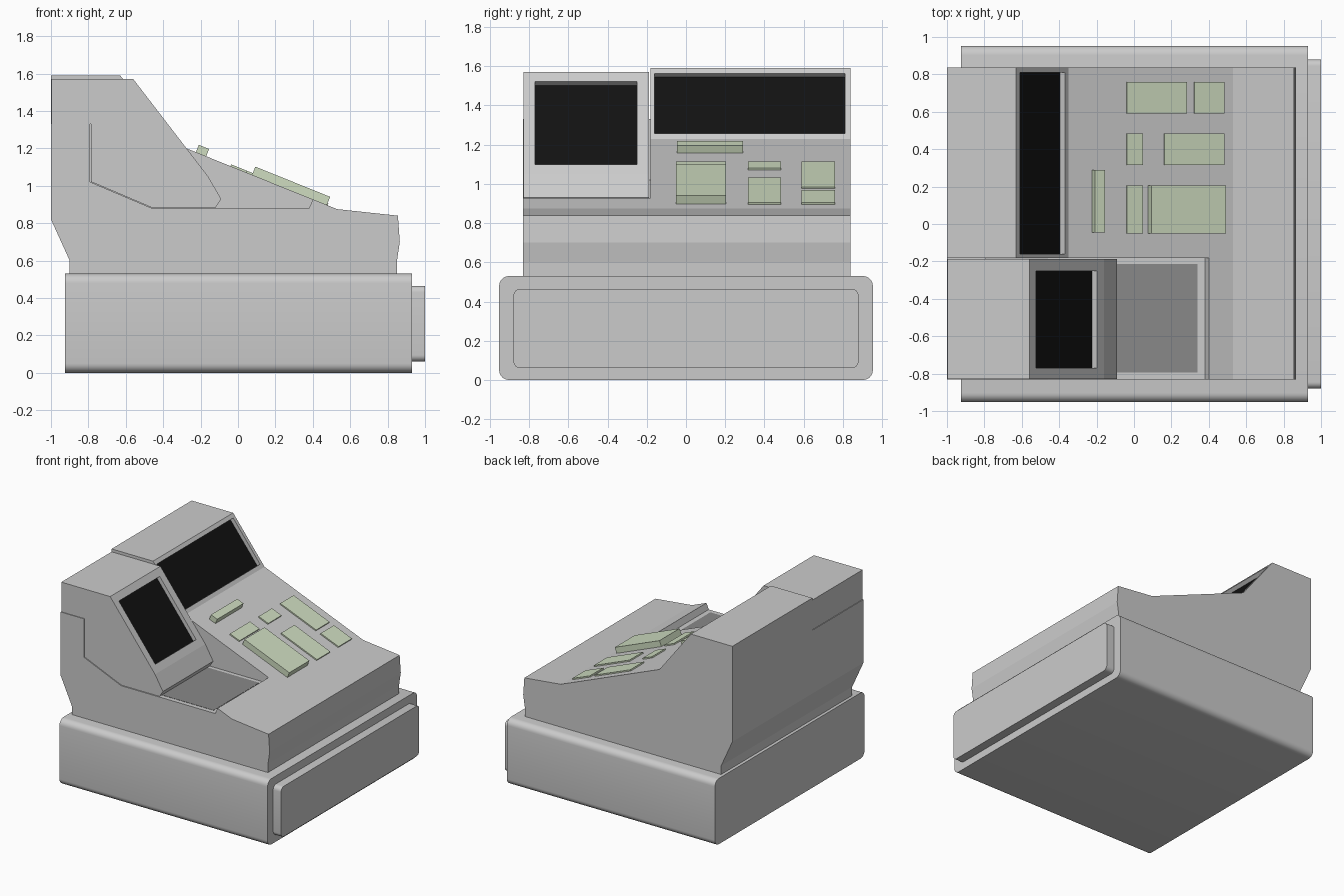
import bpy, bmesh
from math import atan, sin, cos, pi
from mathutils import Vector

if "Cube" in bpy.data.objects:
    bpy.data.objects.remove(bpy.data.objects["Cube"])


def material(name, rgb):
    m = bpy.data.materials.new(name)
    m.diffuse_color = (*rgb, 1)
    m.use_nodes = True
    m.node_tree.nodes["Principled BSDF"].inputs["Base Color"].default_value = m.diffuse_color
    return m


BLACK = material("black_glass", (0.006, 0.006, 0.006))
GREEN = material("pale_green", (0.62, 0.72, 0.53))
DARK = material("dark_grey", (0.25, 0.25, 0.25))


def extrude(name, points, direction, mat=None):
    """Closed polygon of 3D points extruded along a vector."""
    bm = bmesh.new()
    face = bm.faces.new([bm.verts.new(p) for p in points])
    new = bmesh.ops.extrude_face_region(bm, geom=[face])["geom"]
    bmesh.ops.translate(bm, vec=direction,
                        verts=[v for v in new if isinstance(v, bmesh.types.BMVert)])
    bmesh.ops.recalc_face_normals(bm, faces=bm.faces)
    mesh = bpy.data.meshes.new(name)
    bm.to_mesh(mesh)
    bm.free()
    ob = bpy.data.objects.new(name, mesh)
    bpy.context.collection.objects.link(ob)
    if mat:
        mesh.materials.append(mat)
    return ob


def side_profile(name, xz, y0, y1, mat=None):
    return extrude(name, [(x, y0, z) for x, z in xz], (0, y1 - y0, 0), mat)


def rounded_slab(name, x0, x1, half_y, z0, z1, r, steps=6):
    pts = []
    corners = [(half_y - r, z1 - r), (r - half_y, z1 - r),
               (r - half_y, z0 + r), (half_y - r, z0 + r)]
    for i, (cy, cz) in enumerate(corners):
        for k in range(steps + 1):
            a = pi / 2 * (i + k / steps)
            pts.append((x0, cy + r * cos(a), cz + r * sin(a)))
    ob = extrude(name, pts, (x1 - x0, 0, 0))
    bpy.context.view_layer.objects.active = ob
    ob.select_set(True)
    bpy.ops.object.shade_smooth_by_angle(angle=0.6)
    ob.select_set(False)
    return ob


def cut(ob, cutter):
    cutter.hide_render = True
    mod = ob.modifiers.new("cut", "BOOLEAN")
    mod.operation, mod.solver, mod.object = "DIFFERENCE", "EXACT", cutter
    bpy.context.view_layer.objects.active = ob
    bpy.ops.object.modifier_apply(modifier=mod.name)
    bpy.data.objects.remove(cutter)


def band(top, bottom, low, high):
    """Quad following a slope, between two offsets along its normal."""
    a, b = Vector(top), Vector(bottom)
    d = (b - a).normalized()
    n = Vector((-d.y, d.x))
    return [a + n * low, b + n * low, b + n * high, a + n * high]


def window(ob, name, top, bottom, y0, y1, depth=0.035):
    """Recess a screen into a sloping face and lay black glass in it."""
    cut(ob, side_profile("cutter", band(top, bottom, -depth, 0.1), y0, y1))
    side_profile(name, band(top, bottom, -depth, 0.003 - depth), y0, y1, BLACK)


# Cash drawer
rounded_slab("drawer_case", -0.925, 0.93, 0.953, 0, 0.53, 0.05)
rounded_slab("drawer_front", 0.93, 1.0, 0.88, 0.06, 0.465, 0.035)

# Main body with display hump and keyboard slope
body = side_profile("body", [
    (-0.90, 0.53), (-0.90, 0.60), (-1.0, 0.82), (-1.0, 1.59), (-0.63, 1.59),
    (-0.35, 1.23), (0.53, 0.875), (0.855, 0.84), (0.865, 0.70), (0.85, 0.60),
    (0.85, 0.53)], -0.832, 0.838)

# Printer bay cut out of the front side
cut(body, side_profile("cutter", [
    (-1.1, 1.33), (-0.79, 1.33), (-0.79, 1.02), (-0.46, 0.88), (0.38, 0.88),
    (0.403, 0.934), (0.403, 1.8), (-1.1, 1.8)], -0.95, -0.182))
window(body, "display_glass", (-0.61, 1.564), (-0.37, 1.256), -0.16, 0.81)

# Printer housing sitting in the bay
printer = side_profile("printer", [
    (-0.996, 1.331), (-0.996, 1.57), (-0.56, 1.57), (-0.16, 1.05), (-0.09, 0.93),
    (-0.12, 0.883), (-0.46, 0.883), (-0.787, 1.022), (-0.787, 1.331)], -0.828, -0.188)
window(printer, "printer_glass", (-0.523, 1.522), (-0.198, 1.0994), -0.77, -0.25)

# Dark bay floor
side_profile("bay_floor", [(-0.40, 0.879), (0.34, 0.879), (0.34, 0.882), (-0.40, 0.882)],
             -0.795, -0.215, DARK)

# Keys on the slope: x0, x1, y0, y1, height
keys = [(-0.04, 0.28, 0.59, 0.76, 0.010), (0.32, 0.48, 0.59, 0.76, 0.010),
        (-0.04, 0.045, 0.315, 0.485, 0.010), (0.16, 0.48, 0.315, 0.485, 0.010),
        (-0.04, 0.045, -0.05, 0.205, 0.010), (0.075, 0.475, -0.05, 0.205, 0.047),
        (-0.225, -0.17, -0.045, 0.29, 0.042)]


def slope_z(x):
    return 0.875 + (0.53 - x) * 0.355 / 0.88


for x0, x1, y0, y1, h in keys:
    side_profile("key", band((x0, slope_z(x0)), (x1, slope_z(x1)), -0.005, h), y0, y1, GREEN)
